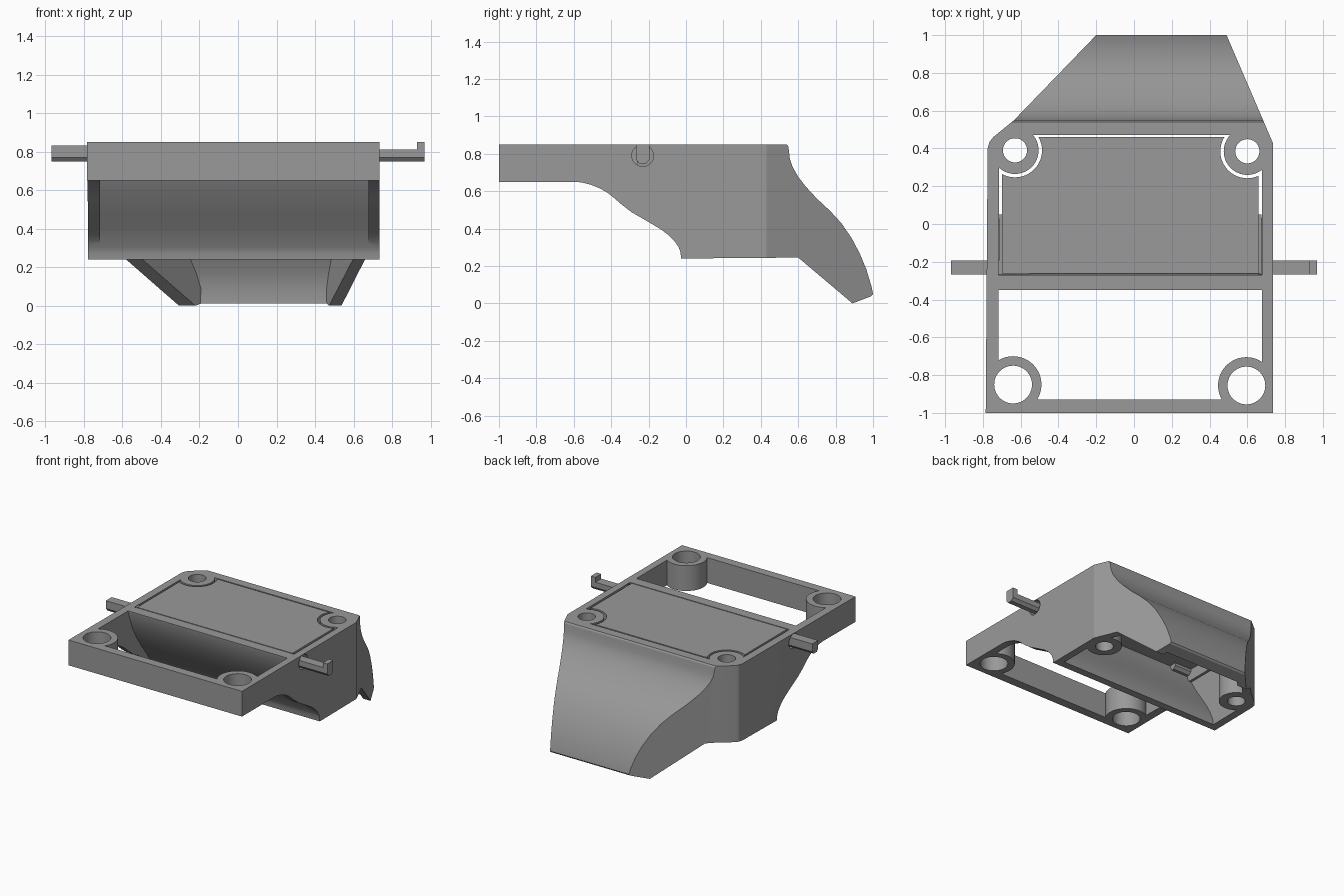
import bpy, bmesh, math
from mathutils import Matrix, Vector

if "Cube" in bpy.data.objects:
    bpy.data.objects.remove(bpy.data.objects["Cube"])

grey = bpy.data.materials.new("plain grey")
grey.diffuse_color = (0.32, 0.32, 0.32, 1)
grey.use_nodes = True
grey.node_tree.nodes["Principled BSDF"].inputs["Base Color"].default_value = grey.diffuse_color


def make(name, bm):
    bmesh.ops.recalc_face_normals(bm, faces=bm.faces)
    me = bpy.data.meshes.new(name)
    bm.to_mesh(me)
    bm.free()
    ob = bpy.data.objects.new(name, me)
    bpy.context.collection.objects.link(ob)
    me.materials.append(grey)
    return ob


def prism(name, pts, axis, lo, hi):
    """Extrude a closed outline: axis 'z' takes (x, y), axis 'x' takes (y, z)."""
    bm = bmesh.new()
    place = (lambda a, b: (a, b, lo)) if axis == 'z' else (lambda a, b: (lo, a, b))
    face = bm.faces.new([bm.verts.new(place(*p)) for p in pts])
    ext = bmesh.ops.extrude_face_region(bm, geom=[face])
    step = Vector((0, 0, hi - lo)) if axis == 'z' else Vector((hi - lo, 0, 0))
    bmesh.ops.translate(bm, vec=step, verts=[v for v in ext['geom'] if isinstance(v, bmesh.types.BMVert)])
    return make(name, bm)


def box(name, x0, x1, y0, y1, z0, z1):
    return prism(name, [(x0, y0), (x1, y0), (x1, y1), (x0, y1)], 'z', z0, z1)


def disc(a, b, r, n=48):
    return [(a + r * math.cos(2 * math.pi * i / n), b + r * math.sin(2 * math.pi * i / n)) for i in range(n)]


def combine(ob, tool, op):
    """Apply a boolean and discard the tool."""
    mod = ob.modifiers.new("cut", 'BOOLEAN')
    mod.operation, mod.solver, mod.object = op, 'EXACT', tool
    bpy.context.view_layer.objects.active = ob
    bpy.ops.object.modifier_apply(modifier=mod.name)
    bpy.data.objects.remove(tool)


# Screw posts: centre x, centre y, outer radius, hole radius
posts = [(-0.63, 0.39, 0.125, 0.064), (0.60, 0.385, 0.125, 0.064),
         (-0.64, -0.85, 0.15, 0.10), (0.595, -0.855, 0.15, 0.10)]

# Housing: plan outline crossed with side profile
housing = prism("housing", [
    (-0.785, -1), (0.735, -1), (0.735, 0.43), (0.49, 1.0), (-0.20, 1.0),
    (-0.635, 0.55), (-0.745, 0.46), (-0.765, 0.435), (-0.775, 0.40)], 'z', -0.2, 1.1)
combine(housing, prism("profile", [
    (-1, 0.65), (-0.60, 0.65), (-0.56, 0.647), (-0.51, 0.635), (-0.46, 0.615), (-0.42, 0.592),
    (-0.38, 0.56), (-0.34, 0.525), (-0.29, 0.487), (-0.20, 0.435), (-0.13, 0.393), (-0.09, 0.362),
    (-0.06, 0.332), (-0.04, 0.302), (-0.03, 0.275), (-0.026, 0.24), (0.60, 0.245), (0.89, 0.0),
    (0.99, 0.038), (1.0, 0.05), (0.992, 0.09), (0.965, 0.18), (0.93, 0.265), (0.885, 0.35),
    (0.83, 0.43), (0.77, 0.495), (0.70, 0.56), (0.64, 0.625), (0.60, 0.677), (0.57, 0.73),
    (0.555, 0.775), (0.55, 0.82), (0.547, 0.838), (0.54, 0.85), (-1, 0.85)], 'x', -1.2, 1.2), 'INTERSECT')

# Hollow out the open front bay and the rear chute, leaving a curved wall between
front_bay = [(-0.93, 1.2), (-0.35, 1.2), (-0.35, 0.84), (-0.30, 0.70), (-0.24, 0.59), (-0.17, 0.49),
             (-0.11, 0.41), (-0.065, 0.345), (-0.035, 0.28), (-0.026, 0.22), (-0.026, -0.5), (-0.93, -0.5)]
rear_chute = [(-0.27, 1.2), (-0.27, 0.84), (-0.225, 0.72), (-0.17, 0.62), (-0.11, 0.53), (-0.05, 0.44),
              (-0.005, 0.36), (0.025, 0.29), (0.035, 0.22), (0.035, -0.5), (0.90, -0.5), (0.92, 0.09),
              (0.895, 0.17), (0.86, 0.25), (0.82, 0.32), (0.76, 0.395), (0.69, 0.46), (0.62, 0.53),
              (0.56, 0.60), (0.515, 0.67), (0.485, 0.73), (0.47, 0.79), (0.47, 1.2)]
for side in (front_bay, rear_chute):
    cavity = prism("cavity", [(-0.722, -2), (0.68, -2), (0.678, 0.42), (0.425, 1.0),
                              (-0.115, 1.0), (-0.715, 0.38)], 'z', -0.4, 1.15)
    combine(cavity, prism("side", side, 'x', -1.3, 1.3), 'INTERSECT')
    for x, y, r, hole in posts:
        combine(cavity, prism("post", disc(x, y, r), 'z', -0.6, 1.4), 'DIFFERENCE')
    combine(housing, cavity, 'DIFFERENCE')

# Screw holes and pivot holes
for x, y, r, hole in posts:
    combine(housing, prism("hole", disc(x, y, hole), 'z', -0.6, 1.4), 'DIFFERENCE')
for x0, x1 in ((-0.85, -0.70), (0.66, 0.80)):
    combine(housing, prism("hole", disc(-0.232, 0.79, 0.058, 32), 'x', x0, x1), 'DIFFERENCE')

# Lid plate notched around the rear posts, with narrow side lips
lid = box("lid", -0.70, 0.66, -0.262, 0.46, 0.79, 0.85)
for x, y, r, hole in posts[:2]:
    combine(lid, prism("notch", disc(x, y, 0.143), 'z', 0.5, 1.2), 'DIFFERENCE')
box("lid_lip_left", -0.715, -0.695, -0.262, 0.05, 0.70, 0.83)
box("lid_lip_right", 0.655, 0.675, -0.262, 0.05, 0.70, 0.83)

# Pivot pegs, with an upturned catch on the right one
peg = [(-0.268, 0.77), (-0.25, 0.748), (-0.213, 0.748), (-0.194, 0.77), (-0.194, 0.832), (-0.268, 0.832)]
prism("pivot_peg_left", peg, 'x', -0.97, -0.55)
prism("pivot_peg_right", [(y, min(z, 0.812)) for y, z in peg], 'x', 0.55, 0.94)
prism("pivot_catch", [(y, z if z < 0.8 else 0.85) for y, z in peg], 'x', 0.93, 0.97)

# Smooth the curved walls while keeping corners crisp
for ob in bpy.context.scene.objects:
    bpy.ops.object.select_all(action='DESELECT')
    ob.select_set(True)
    bpy.context.view_layer.objects.active = ob
    bpy.ops.object.shade_smooth_by_angle(angle=math.radians(20))
